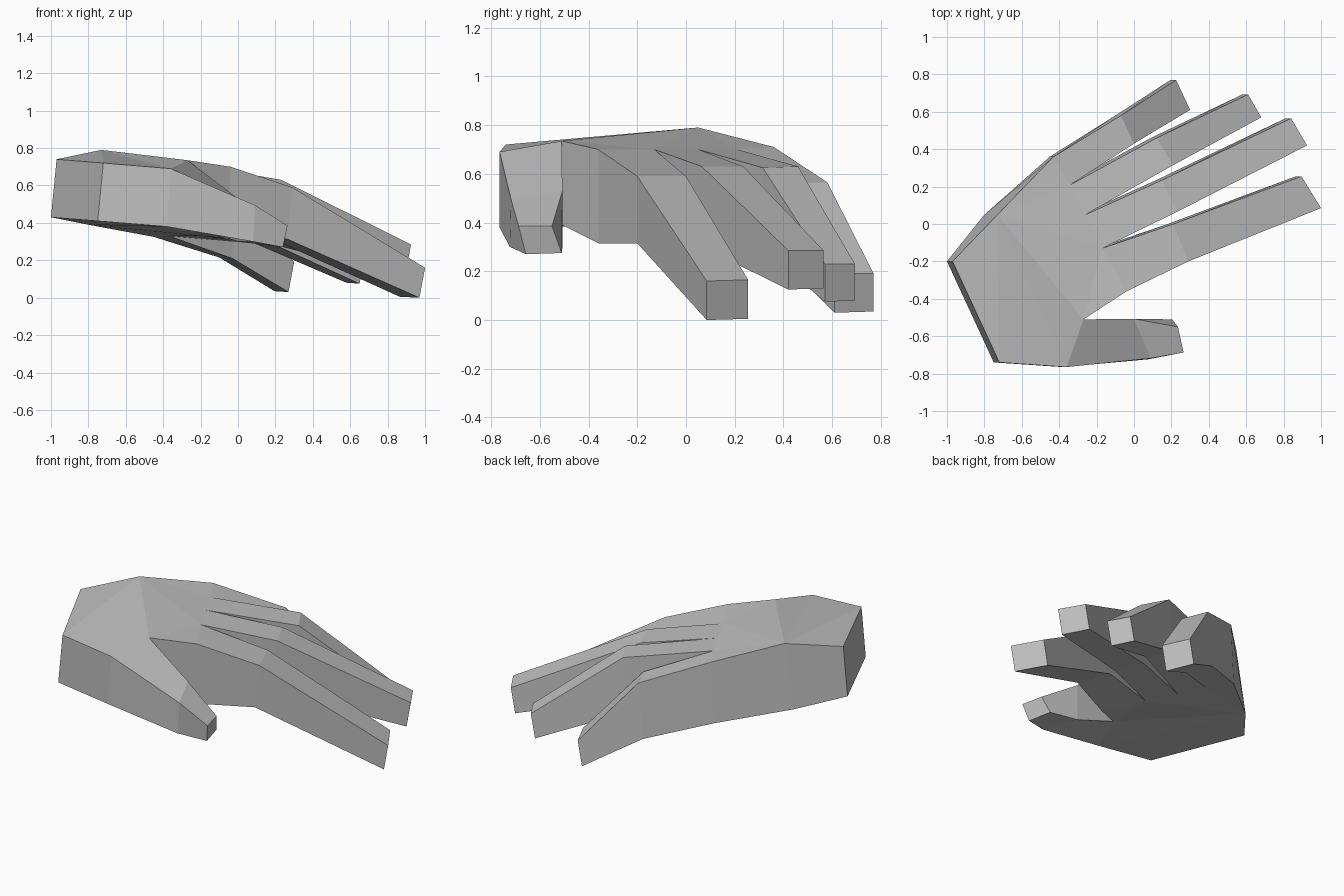
import bpy
import bmesh

default = bpy.data.objects.get("Cube")
if default:
    bpy.data.objects.remove(default, do_unlink=True)

skin = bpy.data.materials.new("plain_grey")
skin.use_nodes = True
grey = (0.52, 0.52, 0.52, 1.0)
skin.diffuse_color = grey
skin.node_tree.nodes["Principled BSDF"].inputs["Base Color"].default_value = grey

bm = bmesh.new()


def pair(x, y, top, bottom, dx=-0.03, dy=0.0):
    """Upper vertex and the lower vertex beneath it, shifted by dx, dy."""
    return bm.verts.new((x, y, top)), bm.verts.new((x + dx, y + dy, bottom))


# Palm corners, each with a back-of-hand and a palm-side vertex
palm = {
    "wrist_outer": pair(-0.97, -0.2, 0.74, 0.43),
    "wrist_thumb": pair(-0.72, -0.74, 0.72, 0.41),
    "thumb_base": pair(-0.36, -0.765, 0.69, 0.38, -0.02),
    "thumb_web": pair(-0.27, -0.51, 0.735, 0.39, 0),
    "index_base": pair(-0.04, -0.36, 0.70, 0.315, -0.02),
    "index_web": pair(-0.17, -0.13, 0.70, 0.33),
    "middle_web": pair(-0.26, 0.05, 0.70, 0.33),
    "ring_web": pair(-0.34, 0.21, 0.70, 0.33),
    "pinky_base": pair(-0.43, 0.36, 0.71, 0.325, -0.02),
    "hand_heel": pair(-0.73, 0.05, 0.79, 0.39, -0.07),
}

# Back and underside of the palm fan out from the heel
ring = list(palm)
fan = [(ring[i], ring[i + 1], "hand_heel") for i in (0, 1, 2, 5, 6, 7)]
fan += [("thumb_web", "index_base", "index_web"),
        ("thumb_web", "index_web", "hand_heel")]
for tri in fan:
    bm.faces.new([palm[n][0] for n in tri])
    bm.faces.new([palm[n][1] for n in reversed(tri)])

# Open edges of the palm, including the wrist end
for a, b in (("wrist_outer", "wrist_thumb"), ("wrist_thumb", "thumb_base"),
             ("thumb_web", "index_base"), ("pinky_base", "hand_heel"),
             ("hand_heel", "wrist_outer")):
    bm.faces.new((palm[a][0], palm[a][1], palm[b][1], palm[b][0]))


def digit(right, left, knuckle, tip):
    """Four-sided digit: palm edge, bent knuckle, capped tip."""
    sections = [(palm[right], palm[left])]
    sections += [(pair(*r), pair(*l)) for r, l in (knuckle, tip)]
    loops = [(r[0], l[0], l[1], r[1]) for r, l in sections]
    for near, far in zip(loops, loops[1:]):
        for i in range(4):
            j = (i + 1) % 4
            bm.faces.new((near[i], far[i], far[j], near[j]))
    bm.faces.new(loops[-1])


# Thumb
digit("thumb_base", "thumb_web",
      ((0.09, -0.718, 0.495, 0.3, -0.01, -0.005), (0.0, -0.507, 0.53, 0.3, 0)),
      ((0.265, -0.687, 0.385, 0.27, -0.025, 0.03),
       (0.235, -0.55, 0.385, 0.275, -0.03, 0.04)))
# Index finger
digit("index_base", "index_web",
      ((0.29, -0.2, 0.59, 0.315), (0.21, 0.0, 0.59, 0.315)),
      ((1.0, 0.085, 0.16, 0.0), (0.895, 0.255, 0.165, 0.005)))
# Middle finger
digit("index_web", "middle_web",
      ((0.23, 0.065, 0.63, 0.3), (0.15, 0.235, 0.63, 0.3)),
      ((0.925, 0.42, 0.285, 0.125), (0.84, 0.565, 0.285, 0.13)))
# Ring finger
digit("middle_web", "ring_web",
      ((0.21, 0.315, 0.625, 0.29), (0.12, 0.46, 0.63, 0.29)),
      ((0.68, 0.57, 0.23, 0.075), (0.61, 0.693, 0.23, 0.08)))
# Little finger
digit("ring_web", "pinky_base",
      ((0.0, 0.43, 0.56, 0.21), (-0.07, 0.58, 0.565, 0.215)),
      ((0.3, 0.61, 0.19, 0.03), (0.225, 0.77, 0.19, 0.035)))

bmesh.ops.recalc_face_normals(bm, faces=bm.faces)
mesh = bpy.data.meshes.new("hand")
bm.to_mesh(mesh)
bm.free()
mesh.materials.append(skin)
hand = bpy.data.objects.new("hand", mesh)
bpy.context.collection.objects.link(hand)
